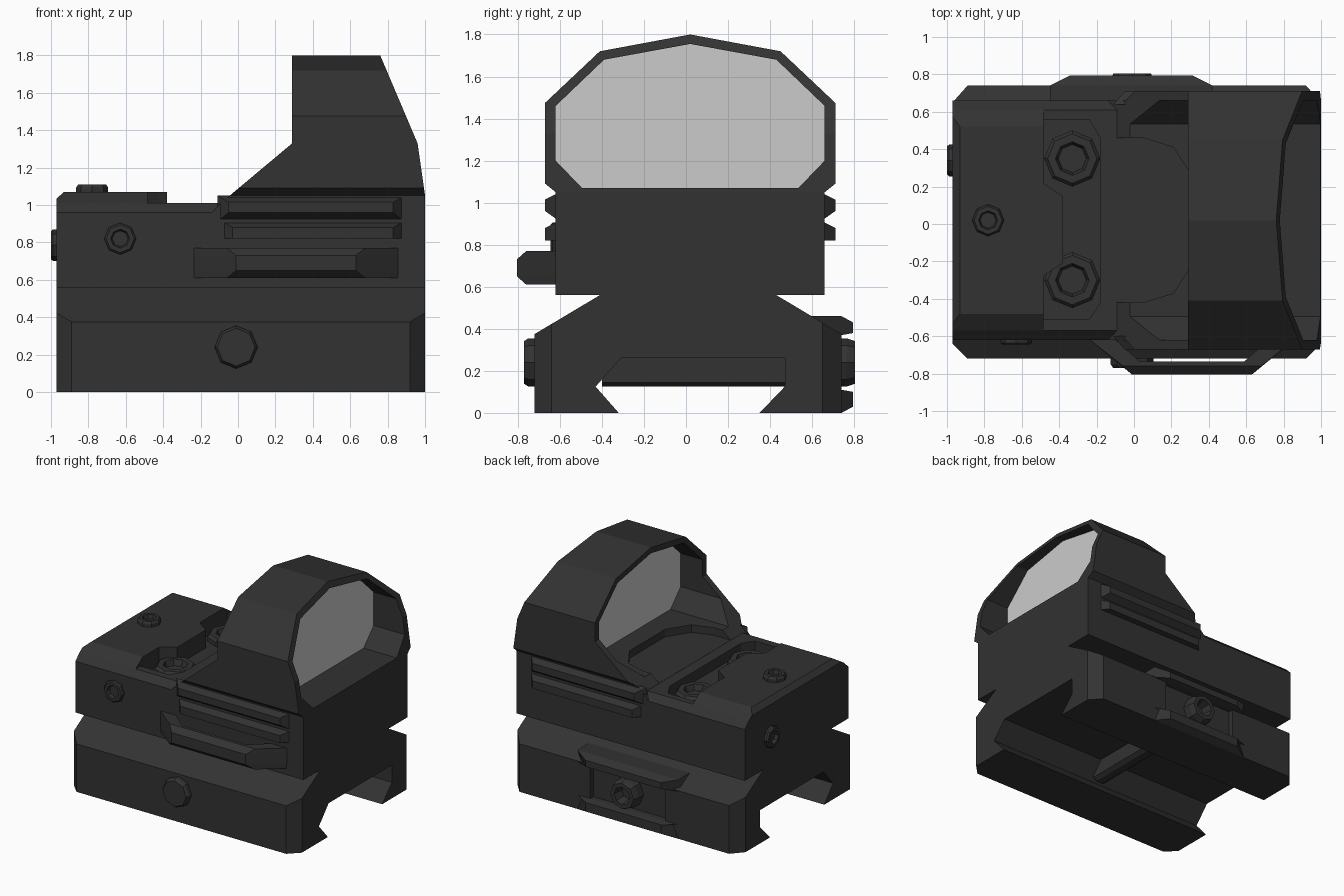
import bpy, bmesh, math
from mathutils import Vector

if "Cube" in bpy.data.objects:
    bpy.data.objects.remove(bpy.data.objects["Cube"])

CY = 0.02  # the optic sits slightly off the y axis

def material(name, rgba):
    m = bpy.data.materials.new(name)
    m.diffuse_color = rgba
    m.use_nodes = True
    m.node_tree.nodes["Principled BSDF"].inputs["Base Color"].default_value = m.diffuse_color
    return m

BLACK = material("black_metal", (0.032, 0.032, 0.032, 1))
GLASS = material("clear_glass", (0.6, 0.6, 0.6, 0.5))
# 2D profile point + depth -> 3D, for each extrusion axis
AX = {'x': lambda p, d: (d, p[0], p[1]),
      'y': lambda p, d: (p[0], d, p[1]),
      'z': lambda p, d: (p[0], p[1], d)}

def mesh(name, verts, faces, mat=BLACK):
    me = bpy.data.meshes.new(name)
    me.from_pydata(verts, [], faces)
    bm = bmesh.new()
    bm.from_mesh(me)
    bmesh.ops.recalc_face_normals(bm, faces=bm.faces)
    bm.to_mesh(me)
    bm.free()
    me.materials.append(mat)
    ob = bpy.data.objects.new(name, me)
    bpy.context.collection.objects.link(ob)
    return ob

def loft(name, rings, mat=BLACK):
    n = len(rings[0])
    faces = [(k*n + i, k*n + (i+1) % n, (k+1)*n + (i+1) % n, (k+1)*n + i)
             for k in range(len(rings)-1) for i in range(n)]
    faces += [tuple(range(n)), tuple(range((len(rings)-1)*n, len(rings)*n))]
    return mesh(name, [v for r in rings for v in r], faces, mat)

def prism(name, pts, axis, a, b, mat=BLACK):
    return loft(name, [[AX[axis](p, d) for p in pts] for d in (a, b)], mat)

def boolean(ob, cutter, op='DIFFERENCE'):
    m = ob.modifiers.new("cut", 'BOOLEAN')
    m.operation, m.object, m.solver = op, cutter, 'EXACT'
    bpy.context.view_layer.objects.active = ob
    bpy.ops.object.modifier_apply(modifier=m.name)
    bpy.data.objects.remove(cutter)

def screw(name, loc, direction, r, h, socket=True, n=8):
    prof = [(r, -0.03), (r, h*0.6), (r*0.88, h)]
    if socket:
        prof += [(r*0.6, h), (r*0.5, h*0.2)]
    q = Vector(direction).to_track_quat('Z', 'Y')
    rings = [[Vector(loc) + q @ Vector((R*math.cos(2*math.pi*i/n), R*math.sin(2*math.pi*i/n), z))
              for i in range(n)] for R, z in prof]
    return loft(name, rings)

def mirror(half):
    return half + [(2*CY - y, z) for y, z in reversed(half)]

# Rail mount with clipped corners
base = prism("rail_mount", [(-.72, 0), (-.72, .375), (-.41, .56), (.43, .56), (.74, .375), (.74, 0),
             (.35, 0), (.47, .125), (.47, .26), (-.31, .26), (-.43, .125), (-.32, 0)], 'x', -.97, 1)
boolean(base, prism("c", [(-.97, -.64), (-.89, -.72), (.92, -.72), (1, -.64),
        (1, .65), (.92, .74), (-.89, .74), (-.97, .65)], 'z', -.1, .7), 'INTERSECT')

# Clamp notch, recoil lug, clamp lips and bolts
boolean(base, prism("c", [(-.34, .11), (.31, .11), (.31, .375), (-.34, .375)], 'y', .70, .9))
prism("recoil_lug", [(-.06, .28), (-.06, .145), (-.03, .125), (.03, .125), (.06, .145), (.06, .28)],
      'y', -.40, .48)

def lip(name, sec, taper):
    # y-z section, its outer points pulled in at both ends
    def ring(s, x):
        return [(x - s*taper*(y > .76), y, z) for y, z in sec]
    return loft(name, [ring(-1, -.45), ring(1, .42)])

lip("clamp_upper_lip", [(.58, .46), (.74, .46), (.795, .43), (.795, .38), (.74, .37), (.70, .37)], .11)
lip("clamp_lower_lip", [(.70, 0), (.74, 0), (.795, .03), (.795, .10), (.74, .11), (.70, .11)], .11)
screw("clamp_bolt", (-.01, .70, .24), (0, 1, 0), .115, .105)
screw("front_bolt", (-.01, -.72, .24), (0, -1, 0), .115, .05, False)

# Optic body: bevelled section, rear top edge clipped, deck and screw pocket cut
body = prism("optic_body", mirror([(-.62, .56), (-.62, .96), (-.57, 1.01), (-.48, 1.07)]), 'x', -.97, 1)
boolean(body, prism("c", [(-.97, .5), (1.1, .5), (1.1, 1.2), (-.93, 1.2), (-.93, 1.07), (-.97, 1.035)],
        'y', -1, 1), 'INTERSECT')
step = [(-.43, .18), (-.38, .15), (-.38, -.21), (-.43, -.24)]
boolean(body, prism("c", [(1.1, .9), (-.485, .9), (-.485, .22)] + step + [(-.485, -.28), (-.485, -.9), (1.1, -.9)],
        'z', 1.01, 1.3))
boolean(body, prism("c", [(-.18, .46), (-.24, .56), (-.485, .56), (-.485, .22)] + step +
        [(-.485, -.28), (-.485, -.51), (-.24, -.51), (-.18, -.42)], 'z', .93, 1.2))

# Lens hood: outer section trimmed by side outline, hollowed, floor recess cut
hood = prism("lens_hood", [(-.62, .95), (-.62, 1.05), (-.67, 1.09), (-.67, 1.475), (-.41, 1.72), (CY, 1.8),
             (.45, 1.72), (.71, 1.475), (.71, 1.09), (.66, 1.05), (.66, .95)], 'x', -.3, 1.1)
boolean(hood, prism("c", [(-.15, .95), (-.09, 1.012), (.29, 1.33), (.29, 1.9), (.718, 1.9),
        (.96, 1.33), (1, 1.05), (1, .95)], 'y', -1, 1), 'INTERSECT')
opening = [(-.495, 1.07), (-.62, 1.2), (-.62, 1.46), (-.39, 1.68), (CY, 1.755),
           (.43, 1.68), (.66, 1.46), (.66, 1.2), (.535, 1.07)]
boolean(hood, prism("c", opening, 'x', -.5, 1.4))
boolean(hood, prism("c", [(-.18, -.42), (.05, -.42), (.21, -.37), (.32, -.2), (.32, .24), (.21, .41),
        (.05, .46), (-.18, .46)], 'z', 1.011, 1.2))
prism("lens", opening, 'x', .48, .71, GLASS)

# Side ribs, both sides
for side, s in (("front", -1), ("back", 1)):
    for label, sec, x0, x1 in (("upper", [(.62, 1.05), (.69, 1.015), (.69, .96), (.62, .91)], -.11, .89),
                               ("lower", [(.62, .915), (.69, .88), (.69, .82), (.62, .82)], -.09, .89)):
        rings = [[(x + e*.06*(y > .65), CY + s*y, z) for y, z in sec] for x, e in ((x0, 1), (x1, -1))]
        loft(f"{side}_{label}_rib", rings)

# Looped guard on the front side
stations = [((-.26, -.60), (-.26, -.60), (-.12, -.60)), ((-.01, -.805), (-.06, -.76), (.03, -.735)),
            ((.63, -.805), (.68, -.76), (.59, -.735)), ((.88, -.60), (.88, -.60), (.74, -.60))]
loft("side_guard", [[(*o, .65), (*o, .73), (*m, .77), (*i, .77), (*i, .61), (*m, .61)]
                    for o, m, i in stations])

# Adjusters and mounting screws
screw("top_adjuster", (-.78, .02, 1.07), (0, 0, 1), .085, .04)
screw("front_adjuster", (-.63, -.62, .82), (0, -1, 0), .085, .025)
screw("end_adjuster", (-.97, .34, .785), (-1, 0, 0), .085, .03)
for label, y in (("back", .35), ("front", -.30)):
    screw(f"{label}_mount_screw", (-.33, y, .93), (0, 0, 1), .15, .055)
